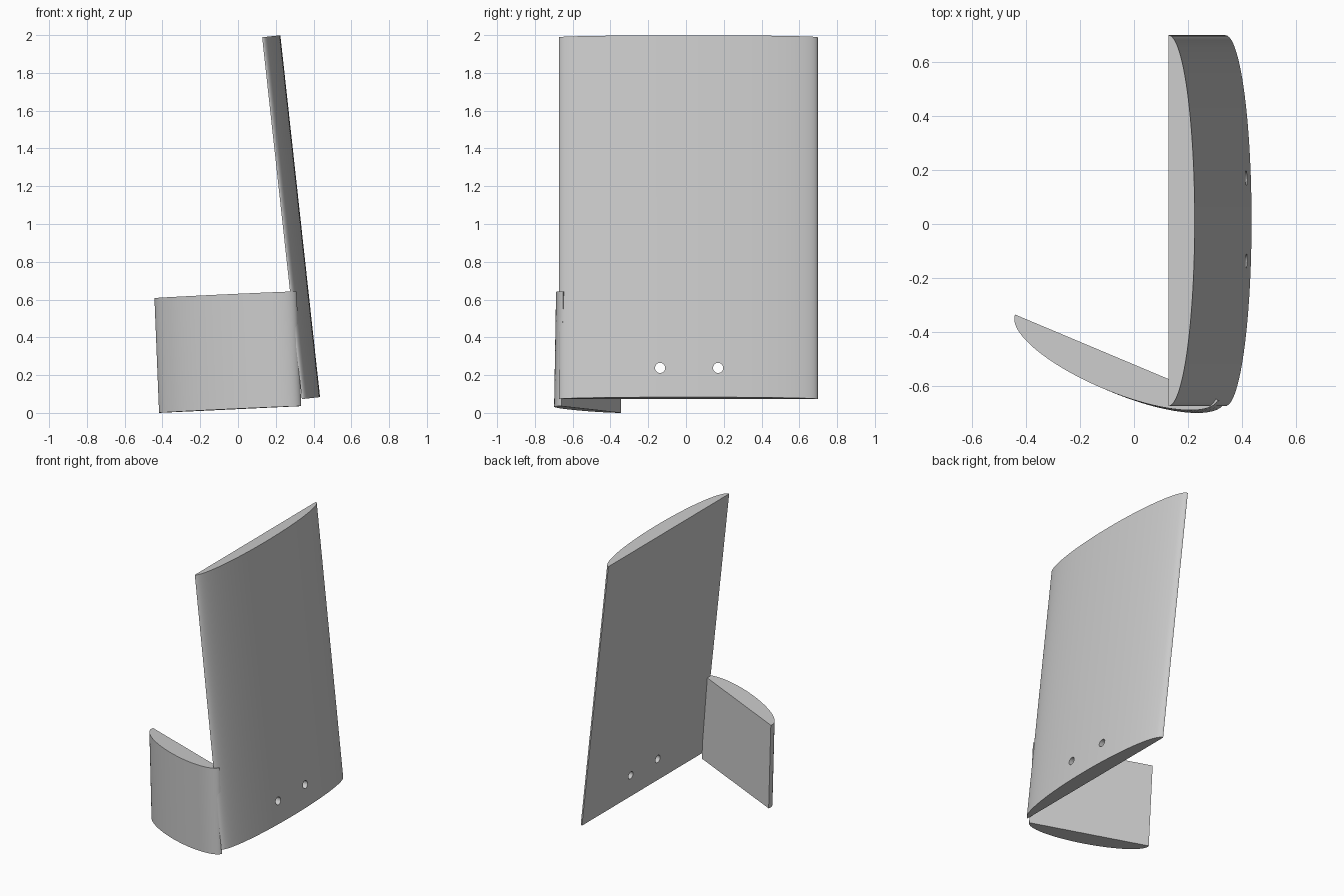
import bpy, bmesh
from math import sin, cos, pi, radians
from mathutils import Matrix, Vector

cube = bpy.data.objects.get("Cube")
if cube:
    bpy.data.objects.remove(cube, do_unlink=True)

grey = bpy.data.materials.new("light_grey")
grey.use_nodes = True
colour = (0.6, 0.6, 0.6, 1)
grey.diffuse_color = colour
grey.node_tree.nodes["Principled BSDF"].inputs["Base Color"].default_value = colour


def make_object(name, bm):
    bmesh.ops.recalc_face_normals(bm, faces=bm.faces)
    mesh = bpy.data.meshes.new(name)
    bm.to_mesh(mesh)
    bm.free()
    mesh.materials.append(grey)
    obj = bpy.data.objects.new(name, mesh)
    bpy.context.collection.objects.link(obj)
    return obj


def curved_panel(name, half_width, depth, height, base, outward, up):
    """Half-ellipse section extruded along up; base is the middle of its flat side."""
    outward, up = outward.normalized(), up.normalized()
    across = outward.cross(up)
    segments = 64
    bm = bmesh.new()
    ring = []
    for i in range(segments + 1):
        t = pi * i / segments
        ring.append(bm.verts.new(base + across * half_width * cos(t)
                                 + outward * depth * sin(t)))
    cap = bm.faces.new(ring)
    top = bmesh.ops.extrude_face_region(bm, geom=[cap], use_keep_orig=True)
    bmesh.ops.translate(bm, vec=up * height,
                        verts=[g for g in top["geom"] if isinstance(g, bmesh.types.BMVert)])
    return make_object(name, bm)


def select_only(obj):
    bpy.ops.object.select_all(action='DESELECT')
    obj.select_set(True)
    bpy.context.view_layer.objects.active = obj


# Tall leaning panel
lean = radians(6.26)
tall_panel = curved_panel("tall_panel", 0.685, 0.097, 1.927,
                          Vector((0.338, 0.0125, 0.073)),
                          Vector((cos(lean), 0, sin(lean))),
                          Vector((-sin(lean), 0, cos(lean))))

# Short side panel, turned inward and tipped along its own width
turn, tip = radians(22.8), radians(2.5)
side_panel = curved_panel("side_panel", 0.407, 0.126, 0.608,
                          Vector((-0.04, -0.5025, 0.018)),
                          Vector((-sin(turn), -cos(turn), 0)),
                          Vector((-sin(tip) * cos(turn), sin(tip) * sin(turn), cos(tip))))

# Two bolt holes through the tall panel
bm = bmesh.new()
for y in (-0.137, 0.17):
    place = Matrix.Translation((0.37, y, 0.238)) @ Matrix.Rotation(pi / 2, 4, 'Y')
    bmesh.ops.create_cone(bm, cap_ends=True, segments=32, radius1=0.027,
                          radius2=0.027, depth=0.5, matrix=place)
hole_cutter = make_object("hole_cutter", bm)
hole_cutter.hide_render = True

cut = tall_panel.modifiers.new("bolt_holes", 'BOOLEAN')
cut.operation = 'DIFFERENCE'
cut.solver = 'EXACT'
cut.object = hole_cutter
select_only(tall_panel)
bpy.ops.object.modifier_apply(modifier=cut.name)
bpy.data.objects.remove(hole_cutter, do_unlink=True)

# Smooth the curved faces, keep the edges sharp
for obj in (tall_panel, side_panel):
    select_only(obj)
    bpy.ops.object.shade_smooth_by_angle(angle=radians(30))
